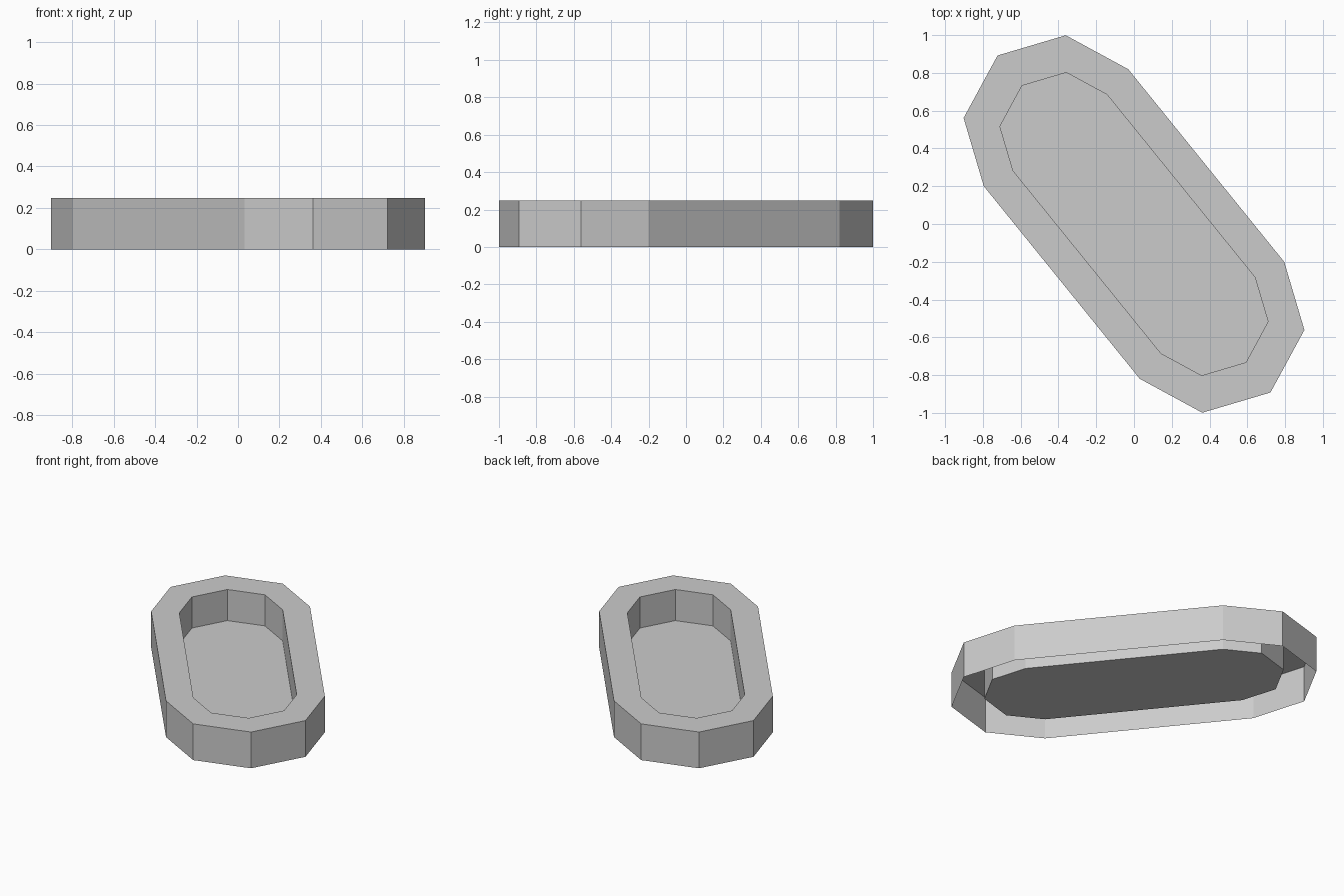
import bpy
import bmesh
import math

cube = bpy.data.objects.get("Cube")
if cube:
    bpy.data.objects.remove(cube, do_unlink=True)

HEIGHT = 0.247
FLOOR = 0.035
AXIS = math.radians(129)  # direction of the long axis

grey = bpy.data.materials.new("light grey")
grey.use_nodes = True
colour = (0.6, 0.6, 0.6, 1)
grey.diffuse_color = colour
grey.node_tree.nodes["Principled BSDF"].inputs["Base Color"].default_value = colour


def oval(bm, offset, radius, z):
    """Long oval whose two ends are half octagons."""
    ring = []
    for end in (AXIS, AXIS + math.pi):
        for k in range(-2, 3):
            a = end + k * math.pi / 4
            ring.append(bm.verts.new((
                offset * math.cos(end) + radius * math.cos(a),
                offset * math.sin(end) + radius * math.sin(a), z)))
    return ring


def bridge(bm, lower, upper):
    n = len(lower)
    for i in range(n):
        j = (i + 1) % n
        bm.faces.new((lower[i], lower[j], upper[j], upper[i]))


# Open-bottomed shell: outer wall, rim, inner wall, raised floor
bm = bmesh.new()
outer = (0.656, 0.492)
inner = (0.622, 0.32)
rings = [oval(bm, *outer, 0), oval(bm, *outer, HEIGHT),
         oval(bm, *inner, HEIGHT), oval(bm, *inner, FLOOR)]
for lower, upper in zip(rings, rings[1:]):
    bridge(bm, lower, upper)
bm.faces.new(rings[-1])

mesh = bpy.data.meshes.new("oval_basin")
bm.to_mesh(mesh)
bm.free()
mesh.materials.append(grey)
basin = bpy.data.objects.new("oval_basin", mesh)
bpy.context.collection.objects.link(basin)
